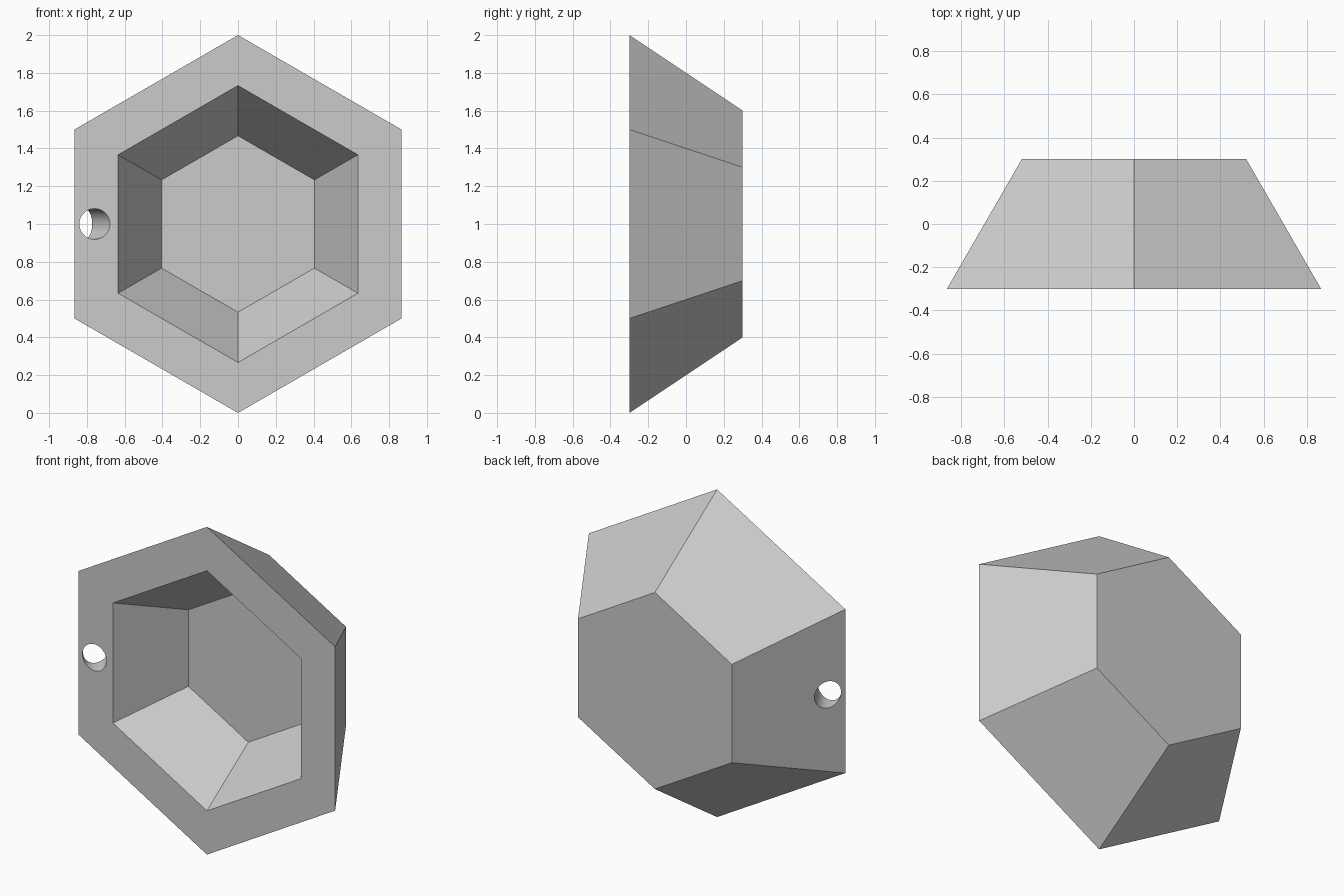
import bpy
import bmesh
from math import sin, cos, tan, tau, radians

cube = bpy.data.objects.get("Cube")
if cube:
    bpy.data.objects.remove(cube)

FRONT, BACK, FLOOR = -0.3, 0.3, 0.1    # depths along y
CENTRE_Z = 1.0


def ring(bm, sides, radius, y, x=0.0):
    """Upright ring facing the front, one corner at the top."""
    return [bm.verts.new((x + radius * sin(tau * i / sides), y,
                          CENTRE_Z + radius * cos(tau * i / sides)))
            for i in range(sides)]


def bridge(bm, a, b, smooth=False):
    for i in range(len(a)):
        j = (i + 1) % len(a)
        bm.faces.new((a[i], a[j], b[j], b[i])).smooth = smooth


def finish(bm, name):
    bmesh.ops.recalc_face_normals(bm, faces=bm.faces)
    mesh = bpy.data.meshes.new(name)
    bm.to_mesh(mesh)
    bm.free()
    obj = bpy.data.objects.new(name, mesh)
    bpy.context.collection.objects.link(obj)
    return obj


# Grey material
grey = bpy.data.materials.new("plain grey")
grey.use_nodes = True
colour = (0.6, 0.6, 0.6, 1.0)
grey.diffuse_color = colour
grey.node_tree.nodes["Principled BSDF"].inputs["Base Color"].default_value = colour

# Hexagonal tapered bowl: back, outer wall, rim, inner wall, floor
bm = bmesh.new()
profile = [(0.6, BACK), (1.0, FRONT), (0.733, FRONT), (0.467, FLOOR)]
rings = [ring(bm, 6, r, y) for r, y in profile]
for a, b in zip(rings, rings[1:]):
    bridge(bm, a, b)
bm.faces.new(rings[0])
bm.faces.new(rings[-1])
bowl = finish(bm, "hexagonal_bowl")
bowl.data.materials.append(grey)

# Slanted cutter for the hanging hole, round where it meets the rim
bm = bmesh.new()
ends = [ring(bm, 48, 0.081, FRONT + d, -0.759 - d * tan(radians(30)))
        for d in (-0.1, 0.3)]
bridge(bm, *ends, smooth=True)
for end in ends:
    bm.faces.new(end)
cutter = finish(bm, "hole_cutter")
cutter.data.materials.append(grey)
cutter.hide_render = True

# Cut the hole and drop the cutter
cut = bowl.modifiers.new("hanging hole", 'BOOLEAN')
cut.operation = 'DIFFERENCE'
cut.solver = 'EXACT'
cut.object = cutter
bpy.context.view_layer.objects.active = bowl
bowl.select_set(True)
bpy.ops.object.modifier_apply(modifier=cut.name)
bpy.data.objects.remove(cutter)
bpy.ops.object.shade_smooth_by_angle(angle=radians(30))
